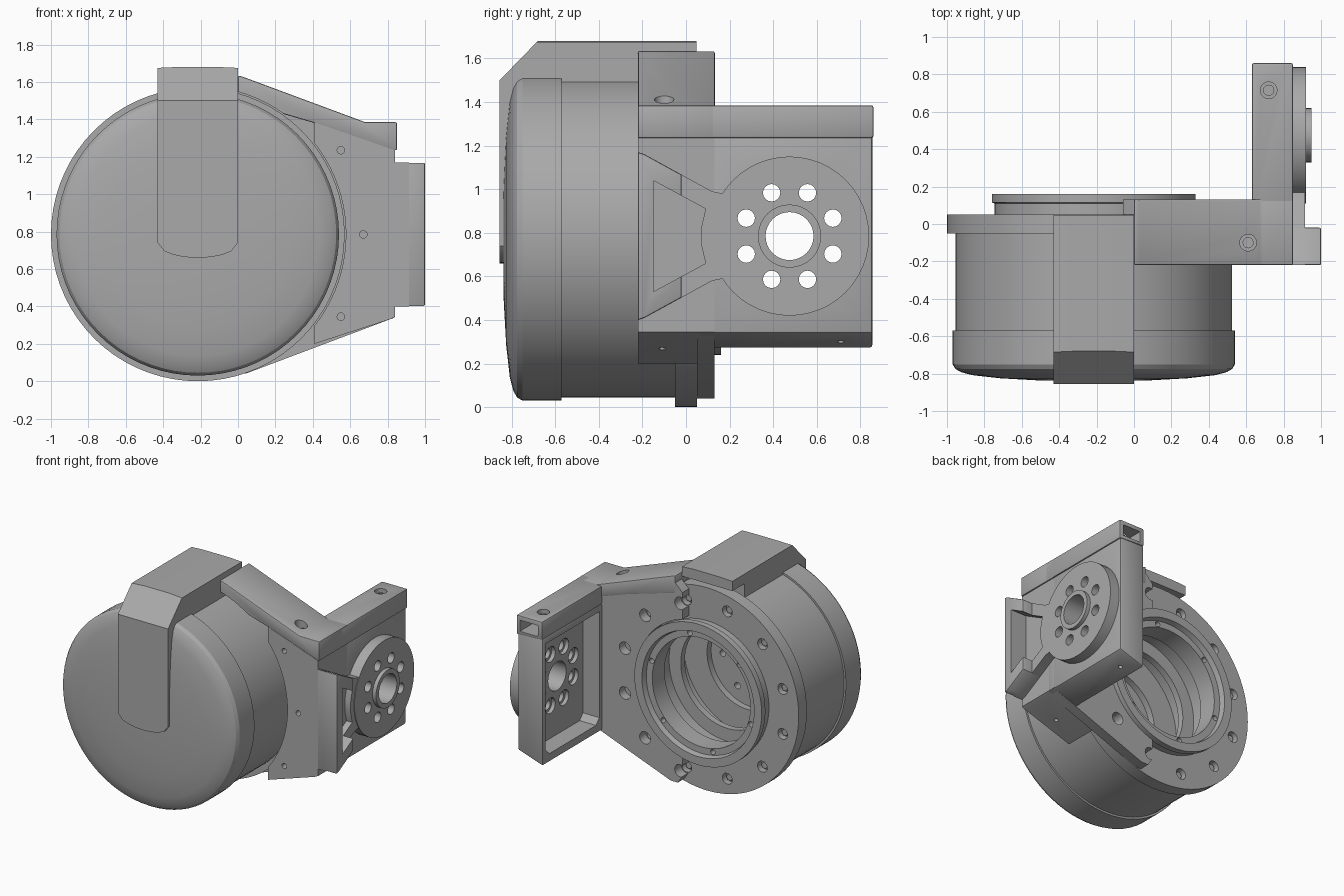
import bpy, bmesh, math
from mathutils import Vector

cube = bpy.data.objects.get("Cube")
if cube:
    bpy.data.objects.remove(cube, do_unlink=True)

grey = bpy.data.materials.new("machined_grey")
grey.use_nodes = True
grey.diffuse_color = (0.4, 0.4, 0.4, 1)
for node in grey.node_tree.nodes:
    if node.type == 'BSDF_PRINCIPLED':
        node.inputs["Base Color"].default_value = (0.4, 0.4, 0.4, 1)

CX, CZ = -0.215, 0.785          # drum axis
HY = 0.475                      # output hub axis (y), same height as the drum


def finish(name, bm):
    bmesh.ops.recalc_face_normals(bm, faces=bm.faces)
    mesh = bpy.data.meshes.new(name)
    bm.to_mesh(mesh)
    bm.free()
    mesh.materials.append(grey)
    obj = bpy.data.objects.new(name, mesh)
    bpy.context.collection.objects.link(obj)
    return obj


def place(axis, a, b, d):
    return {'x': Vector((d, a, b)), 'y': Vector((a, d, b)), 'z': Vector((a, b, d))}[axis]


def extrude(bm, pts, axis, lo, hi):
    face = bm.faces.new([bm.verts.new(place(axis, a, b, lo)) for a, b in pts])
    out = bmesh.ops.extrude_face_region(bm, geom=[face])
    verts = [g for g in out["geom"] if isinstance(g, bmesh.types.BMVert)]
    bmesh.ops.translate(bm, vec=place(axis, 0, 0, hi - lo), verts=verts)


def prism(name, pts, axis, lo, hi, bevel=0):
    bm = bmesh.new()
    extrude(bm, pts, axis, lo, hi)
    if bevel:
        bmesh.ops.bevel(bm, geom=bm.edges[:], offset=bevel, segments=2,
                        profile=0.5, affect='EDGES', clamp_overlap=True)
    return finish(name, bm)


def ring_pts(a, b, r, n, start=0.0):
    return [(a + r * math.cos(start + math.tau * i / n),
             b + r * math.sin(start + math.tau * i / n)) for i in range(n)]


def rods(name, centres, r, axis, lo, hi, n=16):
    bm = bmesh.new()
    for a, b in centres:
        extrude(bm, ring_pts(a, b, r, n), axis, lo, hi)
    return finish(name, bm)


def box(name, x, y, z):
    return prism(name, [(x[0], y[0]), (x[1], y[0]), (x[1], y[1]), (x[0], y[1])], 'z', *z)


def lathe(name, profile):
    bm = bmesh.new()
    verts = [bm.verts.new((r, y, 0)) for r, y in profile]
    edges = [bm.edges.new(pair) for pair in zip(verts, verts[1:])]
    bmesh.ops.spin(bm, geom=verts + edges, cent=(0, 0, 0), axis=(0, 1, 0),
                   angle=math.tau, steps=72, use_merge=True)
    bmesh.ops.remove_doubles(bm, verts=bm.verts, dist=1e-5)
    bmesh.ops.translate(bm, vec=(CX, 0, CZ), verts=bm.verts)
    return finish(name, bm)


def boolean(target, *cutters, op='DIFFERENCE'):
    for cutter in cutters:
        mod = target.modifiers.new("cut", 'BOOLEAN')
        mod.operation, mod.solver, mod.object = op, 'EXACT', cutter
        bpy.context.view_layer.update()
        deps = bpy.context.evaluated_depsgraph_get()
        mesh = bpy.data.meshes.new_from_object(target.evaluated_get(deps))
        target.modifiers.clear()
        target.data = mesh
        bpy.data.objects.remove(cutter, do_unlink=True)


# Drum housing: domed cap, body, flange, back collar and stepped bore
drum = lathe("drum_housing", [
    (0, -.84), (.3, -.836), (.5, -.825), (.65, -.808), (.71, -.792), (.74, -.775),
    (.755, -.75), (.755, -.57), (.74, -.57), (.74, -.05), (.785, -.05), (.785, .05),
    (.53, .05), (.53, .11), (.545, .115), (.545, .16), (.48, .16), (.47, .12),
    (.42, .12), (.42, -.03), (.5, -.03), (.5, -.2), (.4, -.2), (.4, -.25),
    (.55, -.25), (.55, -.45), (.35, -.45), (.35, -.5), (0, -.5)])
bolts = ring_pts(CX, CZ, .67, 12, math.radians(15))
boolean(drum,
        rods("cut_bolts", bolts, .042, 'y', 0, .2),
        rods("cut_collar", ring_pts(CX, CZ, .445, 6, .3), .02, 'y', .05, .2),
        rods("cut_floor", ring_pts(CX, CZ, .25, 6), .025, 'y', -.6, -.4))
rods("flange_bolts", bolts, .026, 'y', -.01, .025, 6)

# Strap over the top and front of the drum, with a rounded lower end
strap = prism("strap_cover", [
    (-.855, .5), (-.855, 1.5), (-.68, 1.68), (.048, 1.68), (.048, 1.6),
    (-.1, 1.6), (-.1, 1.45), (-.7, 1.45), (-.7, .5)], 'x', -.6, .2)
outline = [(-.43, 1.675), (CX, 1.685), (0, 1.675)]
for i in range(13):
    t = i / 6 - 1
    outline.append((CX - .215 * t, .74 - .08 * math.sqrt(max(0, 1 - t * t))))
boolean(strap, prism("cut_strap", outline, 'y', -1, 1), op='INTERSECT')

# Side bracket: block beside the drum and web behind the flange
def drum_clearance():
    return rods("cut_drum", [(CX, CZ)], .792, 'y', -.5, .05, 96)


front_holes = [(.55, 1.235), (.67, CZ), (.55, .345)]
block = prism("bracket_block", [(.41, 1.385), (.84, 1.235), (.84, .345),
                                (.81, .33), (.41, .2)], 'y', -.22, .06)
boolean(block, drum_clearance(),
        rods("cut_front", front_holes, .02, 'y', -.3, -.15),
        rods("cut_under", [(.62, -.11)], .015, 'z', .1, .32))

web = prism("bracket_web", [(-.06, 1.52), (0, 1.58), (.03, 1.6), (.84, 1.24), (.84, .345),
                            (.81, .33), (.04, .04), (-.02, .04), (-.06, .1)], 'y', .051, .13)
boolean(web, rods("cut_collar", [(CX, CZ)], .552, 'y', -.5, .5, 72),
        rods("cut_web", bolts, .048, 'y', 0, .3))

# Bracket arm: tray open towards the drum side, carrying the hub
arm = prism("bracket_arm", [(.63, 1.25), (.84, 1.25), (.84, .34), (.63, .27)],
            'y', .06, .855, .012)
hub_holes = ring_pts(HY, CZ, .215, 8, math.pi / 8)
boolean(arm, prism("cut_tray", [(.16, .38), (.2, .335), (.77, .335), (.815, .38),
                                (.815, 1.2), (.16, 1.2)], 'x', .5, .77),
        rods("cut_recess", hub_holes, .06, 'x', .7, .8),
        rods("cut_hub", hub_holes, .04, 'x', .5, 1.1),
        rods("cut_bore", [(HY, CZ)], .11, 'x', .5, 1.1, 32),
        rods("cut_under", [(.72, .71)], .015, 'z', .1, .33))

# L-shaped top cover in two runs
cover = prism("top_cover_front", [(0, 1.635), (.025, 1.628), (.68, 1.385), (.85, 1.385),
                                  (.85, 1.235), (.83, 1.235), (.41, 1.38), (0, 1.5)],
              'y', -.22, .132, .008)
boolean(cover, drum_clearance(), rods("cut_screw", [(.61, -.1)], .045, 'z', 1.34, 1.6))
rail = prism("top_cover_arm", [(.63, 1.385), (.85, 1.385), (.85, 1.235), (.63, 1.245)],
             'y', .05, .86, .01)
boolean(rail, box("cut_channel", (.665, .82), (.3, 1), (1.265, 1.35)),
        rods("cut_screw", [(.72, .715)], .045, 'z', 1.3, 1.5))
for name, x, y, top in (("cover_screw_front", .61, -.1, 1.37),
                        ("cover_screw_arm", .72, .715, 1.355)):
    rods(name, [(x, y)], .03, 'z', 1.25, top, 12)

# Output hub: drilled disc with raised ring
hub = rods("hub_disc", [(HY, CZ)], .365, 'x', .83, .92, 48)
boolean(hub, rods("cut_hub", hub_holes, .04, 'x', .5, 1.1),
        rods("cut_bore", [(HY, CZ)], .12, 'x', .5, 1.1, 32))
collar = rods("hub_ring", [(HY, CZ)], .145, 'x', .8, .95, 32)
boolean(collar, rods("cut_bore", [(HY, CZ)], .11, 'x', .5, 1.1, 32))

# Tapered neck and raised tongue sharing one pocket
def mirrored(half):
    return half + [(a, 2 * CZ - b) for a, b in reversed(half)]


neck = prism("hub_neck", mirrored([(-.22, 1.17), (-.19, 1.16), (.12, .99), (.17, .98)]),
             'x', .83, .915)
tongue = prism("hub_tongue", mirrored([(-.22, 1.17), (-.19, 1.16), (-.02, 1.067)]),
               'x', .83, 1, .008)
for part in (neck, tongue):
    boolean(part, prism("cut_pocket", mirrored([(-.15, 1.04), (.09, .91), (.07, CZ + .04)]),
                        'x', .865, 1.2))

# Smooth curved walls, keep machined edges crisp
for obj in bpy.context.collection.objects:
    if obj.type == 'MESH' and grey.name in obj.data.materials:
        obj.data.shade_smooth()
        obj.data.set_sharp_from_angle(angle=math.radians(28))
